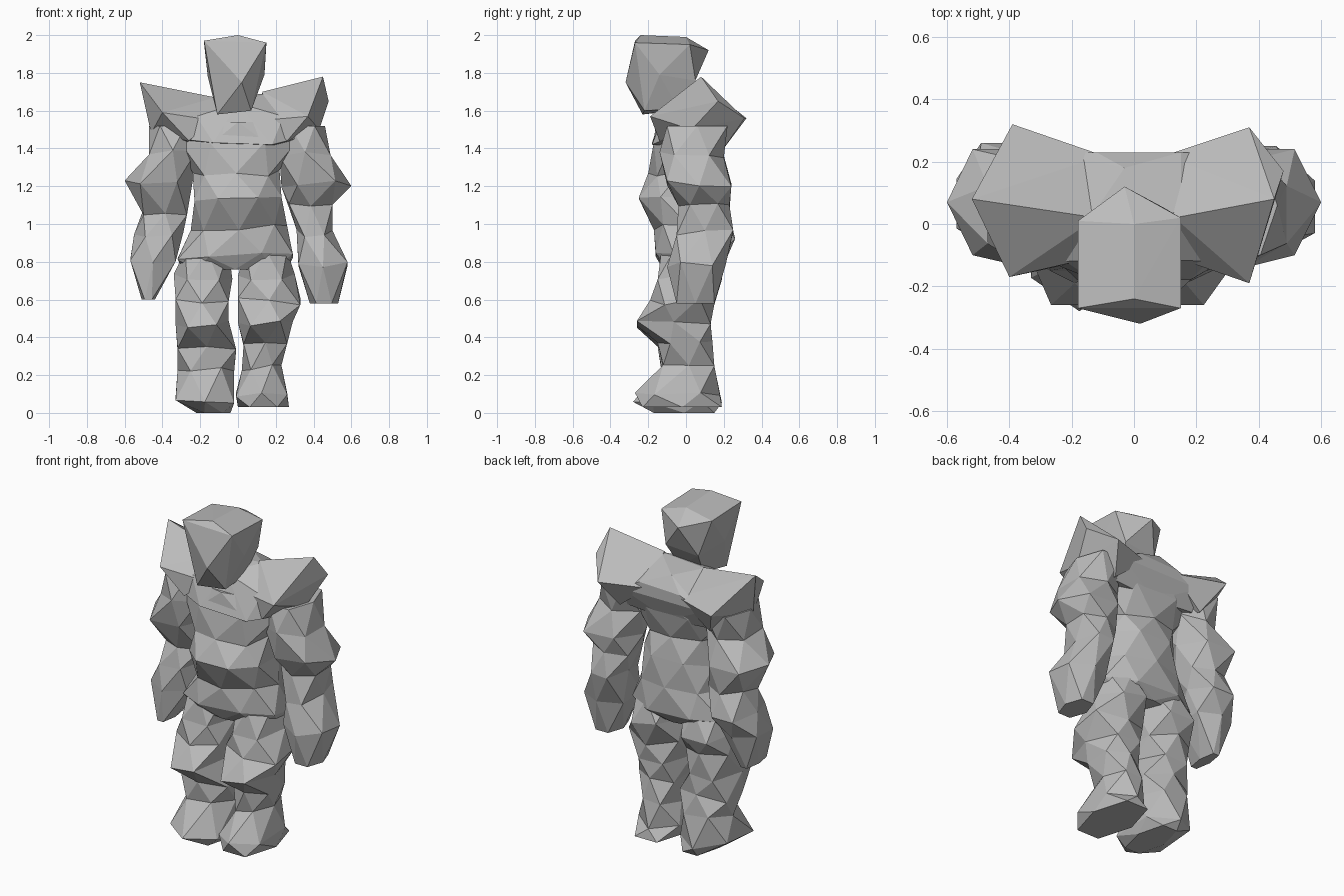
import bpy
import bmesh
import math
import random
from mathutils import Vector

random.seed(4)
cube = bpy.data.objects.get("Cube")
if cube:
    bpy.data.objects.remove(cube, do_unlink=True)

# One plain stone colour
stone = bpy.data.materials.new("grey_stone")
stone.use_nodes = True
colour = (0.5, 0.5, 0.5, 1)
stone.diffuse_color = colour
stone.node_tree.nodes["Principled BSDF"].inputs["Base Color"].default_value = colour


def finish(name, bm):
    """Turn a bmesh into a flat shaded stone object."""
    bmesh.ops.triangulate(bm, faces=bm.faces[:])
    bmesh.ops.recalc_face_normals(bm, faces=bm.faces[:])
    mesh = bpy.data.meshes.new(name)
    bm.to_mesh(mesh)
    bm.free()
    mesh.materials.append(stone)
    obj = bpy.data.objects.new(name, mesh)
    bpy.context.collection.objects.link(obj)
    return obj


def boulder(name, points):
    """Convex rock around the given points, in hundredths of a unit."""
    bm = bmesh.new()
    for point in points:
        bm.verts.new(Vector(point) / 100)
    result = bmesh.ops.convex_hull(bm, input=bm.verts[:])
    unused = [v for v in result["geom_interior"] if isinstance(v, bmesh.types.BMVert)]
    bmesh.ops.delete(bm, geom=unused, context="VERTS")
    return finish(name, bm)


def boxy(value):
    """Push a sine or cosine outward, so that a round section turns squarer."""
    return math.copysign(abs(value) ** 0.88, value)


def fit(value, values, low, high):
    """Stretch a value so that its whole set spans low to high."""
    return low + (high - low) * (value - min(values)) / (max(values) - min(values))


def limb(name, rings, sides=6, rough=0.02):
    """Faceted column: each ring is z, x range, y range, in hundredths.

    Every other ring is turned by half a step, so the skin is all triangles."""
    bm = bmesh.new()
    loops = []
    for row, (z, x_low, x_high, y_low, y_high) in enumerate(rings):
        turns = [math.tau * (i + row % 2 / 2) / sides for i in range(sides)]
        xs = [boxy(math.cos(t)) for t in turns]
        ys = [boxy(math.sin(t)) for t in turns]
        inner_row = 0 < row < len(rings) - 1
        loop = []
        for x, y in zip(xs, ys):
            lift = random.uniform(-rough, rough) if inner_row else 0
            loop.append(bm.verts.new((
                fit(x, xs, x_low, x_high) / 100,
                fit(y, ys, y_low, y_high) / 100,
                z / 100 + lift)))
        loops.append(loop)
    for row, (low, high) in enumerate(zip(loops, loops[1:])):
        for i in range(sides):
            j = (i + 1) % sides
            if row % 2:
                bm.faces.new((low[i], low[j], high[j]))
                bm.faces.new((low[i], high[j], high[i]))
            else:
                bm.faces.new((low[i], low[j], high[i]))
                bm.faces.new((low[j], high[j], high[i]))
    bm.faces.new(loops[0])
    bm.faces.new(loops[-1])
    return finish(name, bm)


# Head: a blunt rock leaning forward
boulder("head", [
    (-18, -27, 197), (0, -24, 200), (15, -27, 196), (2, -32, 175),
    (-18, 1, 196), (15, 2, 195), (-3, 12, 192), (0, 0, 199),
    (-16, -14, 178), (14, -14, 179), (-11, -23, 158), (7, -22, 160),
    (-11, 4, 174), (10, 5, 176), (0, 8, 184), (-8, -5, 160), (7, -4, 161)])

# Torso: hips, waist, belly and ribs, running up inside the chest
limb("torso", [
    (76, -29, 26, -12, 15),
    (83, -32, 29, -16, 19),
    (98, -25, 26, -17, 20),
    (113, -23, 23, -25, 18),
    (127, -24, 22, -20, 16),
    (142, -31, 31, -17, 19),
    (154, -30, 30, -16, 23)], sides=8)

# Chest: a broad mass that joins the shoulders
boulder("chest", [
    (-13, -18, 143), (18, -18, 142), (-30, -11, 145), (30, -11, 145),
    (-27, 17, 140), (27, 17, 140), (0, 17, 138), (-27, 23, 152), (27, 23, 152),
    (-12, 23, 158), (15, 23, 159), (-14, 2, 167), (15, 2, 169),
    (-3, 18, 166), (0, -11, 164), (-22, -12, 157), (24, -12, 157)])

# Shoulders: pointed slabs rising outward
boulder("right_shoulder", [
    (-52, 8, 175), (-39, 32, 156), (-40, -17, 159), (-46, 2, 148),
    (-30, 20, 140), (-26, -14, 144), (-12, 2, 167), (-10, 22, 156),
    (-14, -11, 155)])
boulder("left_shoulder", [
    (45, 8, 178), (48, 17, 165), (37, 31, 156), (37, -19, 157),
    (43, 3, 150), (30, 20, 140), (26, -14, 144), (13, 2, 170),
    (10, 22, 156), (14, -11, 155)])

# Arms: thick, with a spur at the elbow and a blunt fist
limb("right_arm", [
    (60, -51, -44, -6, 13),
    (81, -57, -33, -8, 21),
    (94, -55, -29, -5, 26),
    (106, -50, -27, -3, 23),
    (122, -60, -24, -10, 24),
    (138, -47, -22, -14, 20),
    (152, -47, -22, -10, 22)])
limb("left_arm", [
    (58, 38, 53, -5, 15),
    (79, 32, 58, -10, 21),
    (95, 31, 50, -5, 25),
    (109, 27, 50, -4, 23),
    (121, 23, 60, -10, 24),
    (137, 22, 49, -14, 20),
    (152, 22, 46, -10, 22)])

# Legs: jutting knees, narrow shins and wide wedge feet
limb("right_leg", [
    (0, -22, -4, -17, 15),
    (7, -33, -2, -28, 19),
    (24, -32, -2, -13, 15),
    (34, -32, -1, -15, 14),
    (47, -33, -5, -26, 13),
    (60, -33, -5, -19, 15),
    (72, -34, -3, -15, 19),
    (86, -28, -5, -13, 16)])
limb("left_leg", [
    (3, 0, 27, -23, 19),
    (9, -1, 26, -27, 18),
    (24, 2, 23, -12, 15),
    (36, 3, 26, -15, 14),
    (47, 0, 29, -26, 13),
    (59, 0, 33, -19, 15),
    (72, 0, 30, -15, 19),
    (86, 4, 26, -13, 16)])
